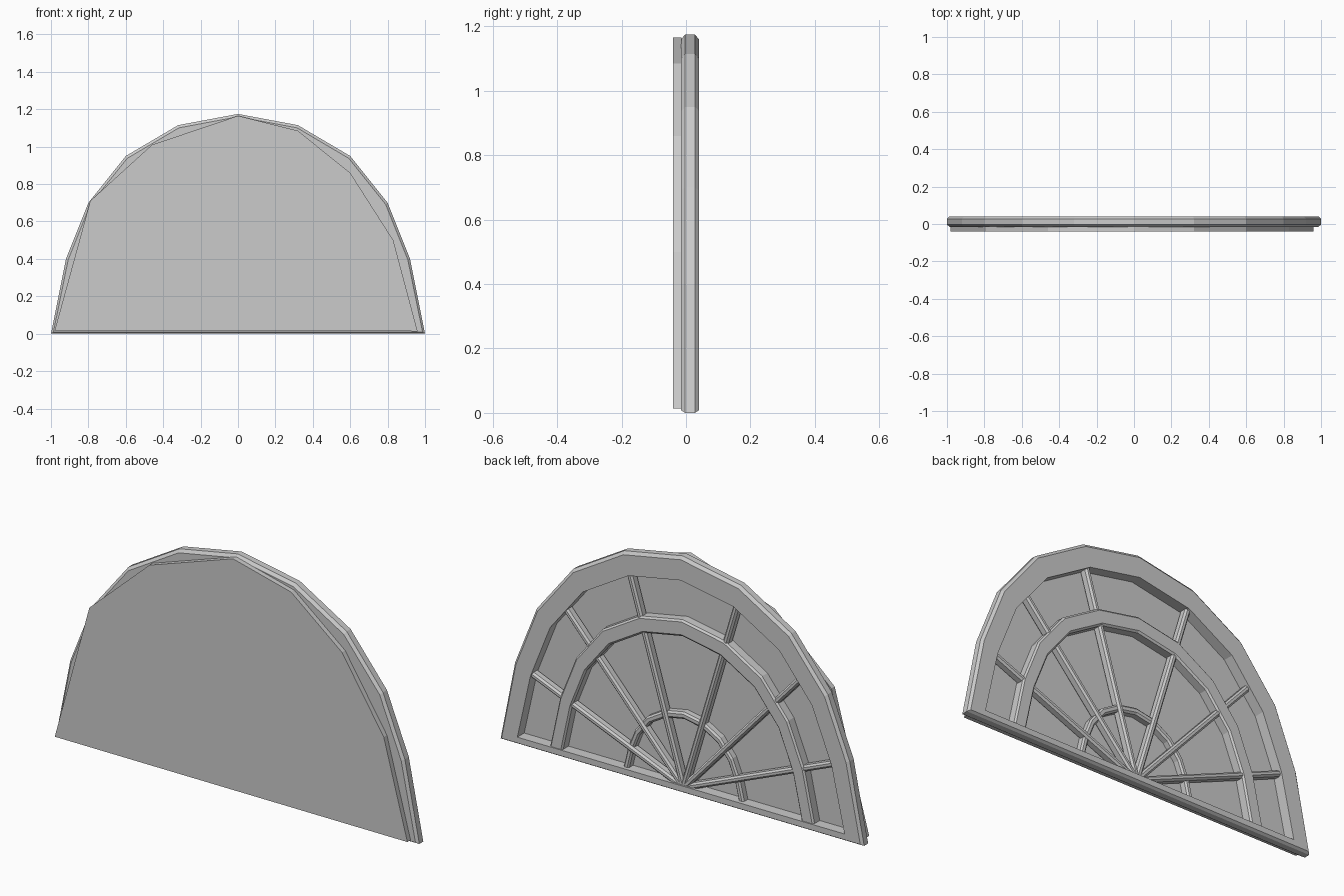
import bpy, bmesh, math

cube = bpy.data.objects.get("Cube")
if cube:
    bpy.data.objects.remove(cube, do_unlink=True)

grey = bpy.data.materials.new("plain_grey")
grey.use_nodes = True
colour = (0.6, 0.6, 0.6, 1)
grey.diffuse_color = colour
grey.node_tree.nodes["Principled BSDF"].inputs["Base Color"].default_value = colour

# Half of the faceted arch, mirrored to the other side
HALF = [(1, 0), (0.92, 0.4), (0.8, 0.7), (0.6, 0.95), (0.32, 1.115)]
ARCH = HALF + [(0, 1.175)] + [(-x, z) for x, z in reversed(HALF)]


def finish(name, bm):
    bmesh.ops.recalc_face_normals(bm, faces=bm.faces)
    mesh = bpy.data.meshes.new(name)
    bm.to_mesh(mesh)
    bm.free()
    mesh.materials.append(grey)
    obj = bpy.data.objects.new(name, mesh)
    bpy.context.collection.objects.link(obj)
    return obj


def arch_sweep(name, section, closed):
    """Sweep a section of (scale, bottom z, y) points round the arch."""
    bm = bmesh.new()
    rows = [[bm.verts.new((x * s, y, max(z * s, zb))) for x, z in ARCH]
            for s, zb, y in section]
    count = len(ARCH)
    for i, row in enumerate(rows):
        nxt = rows[(i + 1) % len(rows)]
        for j in range(count if closed else count - 1):
            k = (j + 1) % count
            bm.faces.new((row[j], row[k], nxt[k], nxt[j]))
    if not closed:
        for end in (0, -1):
            bm.faces.new([row[end] for row in rows])
    return finish(name, bm)


def arch_bar(name, outer, inner, back, chamfer):
    arch_sweep(name, [(outer, 0.02, -0.015), (outer, 0.02, back - chamfer),
                      (outer - chamfer, 0.02, back), (inner + chamfer, 0.02, back),
                      (inner, 0.02, back - chamfer), (inner, 0.02, -0.015)], False)


# Outer frame with chamfered rim and a bottom rail
arch_sweep("outer_frame", [(0.987, 0.008, -0.015), (1, 0, -0.003), (1, 0, 0.028),
                           (0.987, 0.008, 0.04), (0.9, 0.037, 0.04),
                           (0.9, 0.037, -0.015)], True)

# Concentric glazing bars
arch_bar("middle_arch_bar", 0.73, 0.66, 0.035, 0.008)
arch_bar("small_arch_bar", 0.335, 0.305, 0.022, 0.008)

# Glass pane, slightly uneven, in front of the frame
PANE = [(-0.98, 0.018), (-0.79, 0.71), (-0.46, 1.01), (0, 1.165),
        (0.32, 1.085), (0.6, 0.86), (0.83, 0.5), (0.96, 0.013)]
bm = bmesh.new()
face = bm.faces.new([bm.verts.new((x, -0.04, z)) for x, z in PANE])
new = bmesh.ops.extrude_face_region(bm, geom=[face])["geom"]
bmesh.ops.translate(bm, vec=(0, 0.026, 0),
                    verts=[v for v in new if isinstance(v, bmesh.types.BMVert)])
finish("glass_pane", bm)

# Radiating spokes
for side, label in ((1, "left"), (-1, "right")):
    for n, (x, z) in enumerate([(0.84, 0.345), (0.66, 0.73), (0.305, 1.02)]):
        length = math.hypot(x, z)
        bm = bmesh.new()
        bmesh.ops.create_cube(bm, size=1)
        bmesh.ops.scale(bm, vec=(length, 0.046, 0.03), verts=bm.verts)
        spoke = finish(f"{label}_spoke_{n + 1}", bm)
        spoke.location = (side * x / 2, 0.008, z / 2 + 0.02)
        spoke.rotation_euler.y = -math.atan2(z, side * x)
        bevel = spoke.modifiers.new("chamfer", "BEVEL")
        bevel.width = 0.009
        bevel.segments = 1
